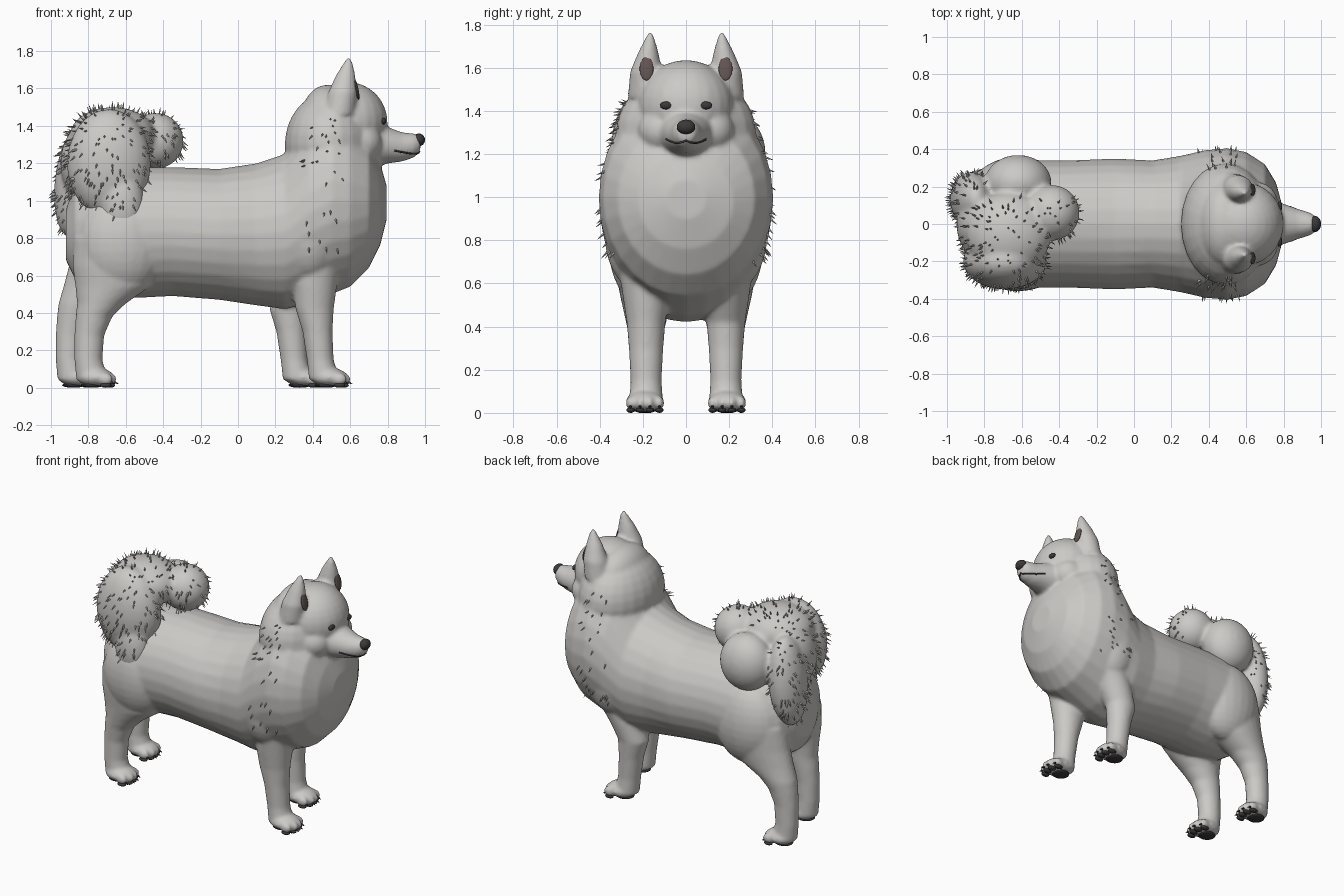
import bpy, bmesh, math, random
from mathutils import Vector, Matrix
from mathutils.bvhtree import BVHTree

random.seed(4)
if "Cube" in bpy.data.objects:
    bpy.data.objects.remove(bpy.data.objects["Cube"])


def material(name, color):
    m = bpy.data.materials.new(name)
    m.use_nodes = True
    m.diffuse_color = (*color, 1)
    m.node_tree.nodes["Principled BSDF"].inputs["Base Color"].default_value = (*color, 1)
    return m


coat = material("pale coat", (0.6, 0.59, 0.57))
dark = material("dark skin", (0.045, 0.04, 0.04))
ear_skin = material("inner ear skin", (0.12, 0.09, 0.085))


def loft(bm, rings, axis, n=28):
    """Skin elliptical rings (centre, radius, radius) along x or z."""
    loops = []
    for c, a, b in rings:
        loop = []
        for i in range(n):
            t = math.tau * i / n
            u, v = a * math.cos(t), b * math.sin(t)
            loop.append(bm.verts.new(Vector(c) + Vector((0, u, v) if axis == "x" else (u, v, 0))))
        loops.append(loop)
    for p, q in zip(loops, loops[1:]):
        for i in range(n):
            j = (i + 1) % n
            bm.faces.new((p[i], p[j], q[j], q[i]))
    bm.faces.new(loops[0])
    bm.faces.new(loops[-1])


def ball(bm, c, r, tilt=0):
    mat = Matrix.Translation(c) @ Matrix.Rotation(tilt, 4, "Y") @ Matrix.Diagonal((*r, 1))
    bmesh.ops.create_uvsphere(bm, u_segments=24, v_segments=16, radius=1, matrix=mat)


def finish(bm, name, mat, voxel=0, smooth=6):
    bmesh.ops.recalc_face_normals(bm, faces=bm.faces)
    me = bpy.data.meshes.new(name)
    bm.to_mesh(me)
    bm.free()
    ob = bpy.data.objects.new(name, me)
    bpy.context.collection.objects.link(ob)
    me.materials.append(mat)
    me.polygons.foreach_set("use_smooth", [True] * len(me.polygons))
    if voxel:
        mod = ob.modifiers.new("blend", "REMESH")
        mod.mode, mod.voxel_size, mod.use_smooth_shade = "VOXEL", voxel, True
        mod = ob.modifiers.new("soften", "SMOOTH")
        mod.factor, mod.iterations = 0.5, smooth
    return ob


# Torso and muzzle profiles: x, bottom, top, half width
torso = [(-.92, .68, .95, .12), (-.87, .58, 1.1, .22), (-.75, .5, 1.16, .3), (-.55, .48, 1.18, .34),
         (-.35, .49, 1.18, .34), (-.1, .47, 1.17, .35), (.1, .44, 1.2, .34), (.25, .42, 1.25, .365),
         (.38, .45, 1.42, .395), (.5, .5, 1.5, .405), (.6, .54, 1.45, .385), (.7, .64, 1.35, .32),
         (.76, .76, 1.2, .22), (.795, .9, 1.08, .09)]
muzzle = [(.66, 1.17, 1.45, .15), (.74, 1.185, 1.42, .13), (.81, 1.2, 1.39, .105), (.88, 1.21, 1.365, .08),
          (.94, 1.23, 1.36, .062), (.975, 1.26, 1.35, .04)]
# Leg profiles: z, x, half depth, half width
front_leg = [(.7, .42, .13, .13), (.55, .41, .12, .11), (.42, .41, .102, .09), (.3, .425, .08, .08),
             (.15, .44, .072, .072), (.04, .46, .08, .08)]
hind_leg = [(.8, -.66, .22, .15), (.65, -.65, .235, .14), (.54, -.67, .2, .12), (.45, -.73, .13, .1),
            (.38, -.77, .098, .085), (.28, -.795, .08, .072), (.15, -.8, .075, .07), (.04, -.78, .085, .075)]

body = bmesh.new()
for prof in (torso, muzzle):
    loft(body, [((x, 0, (lo + hi) / 2), w, (hi - lo) / 2) for x, lo, hi, w in prof], "x")

# Neck ruff and skull
ball(body, (.49, 0, 1.3), (.24, .325, .28))
ball(body, (.48, 0, 1.45), (.14, .23, .17))
ball(body, (.585, 0, 1.42), (.215, .225, .215))

ear_rings = [(1.46, .54, .17, .09, .1), (1.58, .56, .185, .078, .075),
             (1.67, .575, .175, .052, .048), (1.73, .588, .168, .028, .025), (1.765, .592, .165, .01, .01)]
pads, claws, paws = bmesh.new(), bmesh.new(), []
for s in (-1, 1):
    ball(body, (.65, s * .11, 1.31), (.12, .115, .11))
    ball(body, (.72, s * .075, 1.465), (.06, .055, .035))
    ball(body, (.38, s * .24, .85), (.17, .14, .27))
    ball(body, (-.62, s * .2, .78), (.24, .16, .28))
    # Ears
    loft(body, [((x, s * y, z), a, b) for z, x, y, a, b in ear_rings], "z", 20)
    # Legs, with the +y pair standing further back
    for leg, shift, px in ((front_leg, -.14, .49), (hind_leg, -.1, -.76)):
        d = shift if s > 0 else 0
        rings = []
        for z, x, a, b in leg:
            k = min(1, max(0, (.7 - z) / .25))
            rings.append(((x + d * k, s * .185, z), a, b))
        loft(body, rings, "z", 24)
        ball(body, (px + d, s * .19, .055), (.1, .088, .05))
        ball(pads, (px + d - .02, s * .19, .014), (.06, .055, .014))
        # Toes, toe pads and claws
        for i in range(4):
            t = (i - 1.5) / 1.5
            tx, ty = px + d + .075 - .022 * t * t, s * .19 + t * .067
            ball(body, (tx, ty, .045), (.04, .022, .034))
            ball(pads, (tx, ty, .013), (.03, .019, .013))
            tip = Matrix.Translation((tx + .038, ty, .025)) @ Matrix.Rotation(math.radians(115), 4, "Y")
            bmesh.ops.create_cone(claws, segments=6, radius1=.008, radius2=.001, depth=.025,
                                  cap_ends=True, matrix=tip)

body_obj = finish(body, "body", coat, .0115, 7)
finish(pads, "paw_pads", dark)
finish(claws, "claws", dark)

# Curled plume tail draped over the back
tail = bmesh.new()
for c, r, tilt in (((-.69, -.2, 1.2), (.225, .15, .29), 0), ((-.62, -.25, .98), (.12, .1, .2), 0),
                   ((-.67, -.05, 1.35), (.23, .22, .15), 0), ((-.44, .06, 1.32), (.15, .15, .15), 0),
                   ((-.87, .13, 1.1), (.11, .15, .3), .1), ((-.62, .22, 1.2), (.18, .15, .19), 0),
                   ((-.8, 0, 1.2), (.15, .2, .22), 0)):
    ball(tail, c, r, tilt)
tail_obj = finish(tail, "tail", coat, .014, 8)

deps = bpy.context.evaluated_depsgraph_get()
skin = BVHTree.FromObject(body_obj, deps)


def tufts(name, source, count, keep):
    """Scatter small fur spikes over the faces of source that pass keep."""
    me = source.evaluated_get(deps).to_mesh()
    spots = [(p.center.copy(), p.normal.copy()) for p in me.polygons if keep(p.center, p.normal)]
    source.evaluated_get(deps).to_mesh_clear()
    bm = bmesh.new()
    for c, n in random.sample(spots, min(count, len(spots))):
        d = (n * .8 + Vector((0, 0, -.6)) * (1 - max(n.z, 0))).normalized()
        length = random.uniform(.03, .05)
        m = Matrix.Translation(c + d * length * .3) @ d.to_track_quat("Z", "Y").to_matrix().to_4x4()
        bmesh.ops.create_cone(bm, segments=4, radius1=.007, radius2=.0005, depth=length,
                              cap_ends=True, matrix=m)
    finish(bm, name, coat)


tufts("tail_fur", tail_obj, 520, lambda c, n: c.y < .14 or c.x < -.8)
tufts("ruff_fur", body_obj, 60, lambda c, n: .34 < c.x < .56 and abs(c.y) > .27 and .7 < c.z < 1.5)

# Nose
nose = bmesh.new()
ball(nose, (.967, 0, 1.325), (.033, .043, .034), .2)
finish(nose, "nose", dark)

# Eyes and inner ears, set onto the skin
eyes, inner = bmesh.new(), bmesh.new()
for s in (-1, 1):
    hit = skin.ray_cast(Vector((1.3, s * .092, 1.425)), Vector((-1, 0, 0)))[0]
    ball(eyes, hit, (.014, .029, .018))
    hit = skin.ray_cast(Vector((1.3, s * .183, 1.595)), Vector((-1, 0, 0)))[0]
    ball(inner, hit, (.01, .032, .055), -.2)
finish(eyes, "eyes", dark)
finish(inner, "inner_ears", ear_skin)

# Mouth line, wrapped around the muzzle
curve = bpy.data.curves.new("mouth", "CURVE")
curve.dimensions, curve.bevel_depth = "3D", .005
line = curve.splines.new("POLY")
steps = 17
line.points.add(steps - 1)
for i in range(steps):
    t = (i / (steps - 1)) * 2 - 1
    guess = Vector((.97 - .13 * t * t, t * .11, 1.262 - .018 * math.sin(math.pi * abs(t))))
    line.points[i].co = (*skin.find_nearest(guess)[0], 1)
mouth = bpy.data.objects.new("mouth", curve)
bpy.context.collection.objects.link(mouth)
curve.materials.append(dark)
